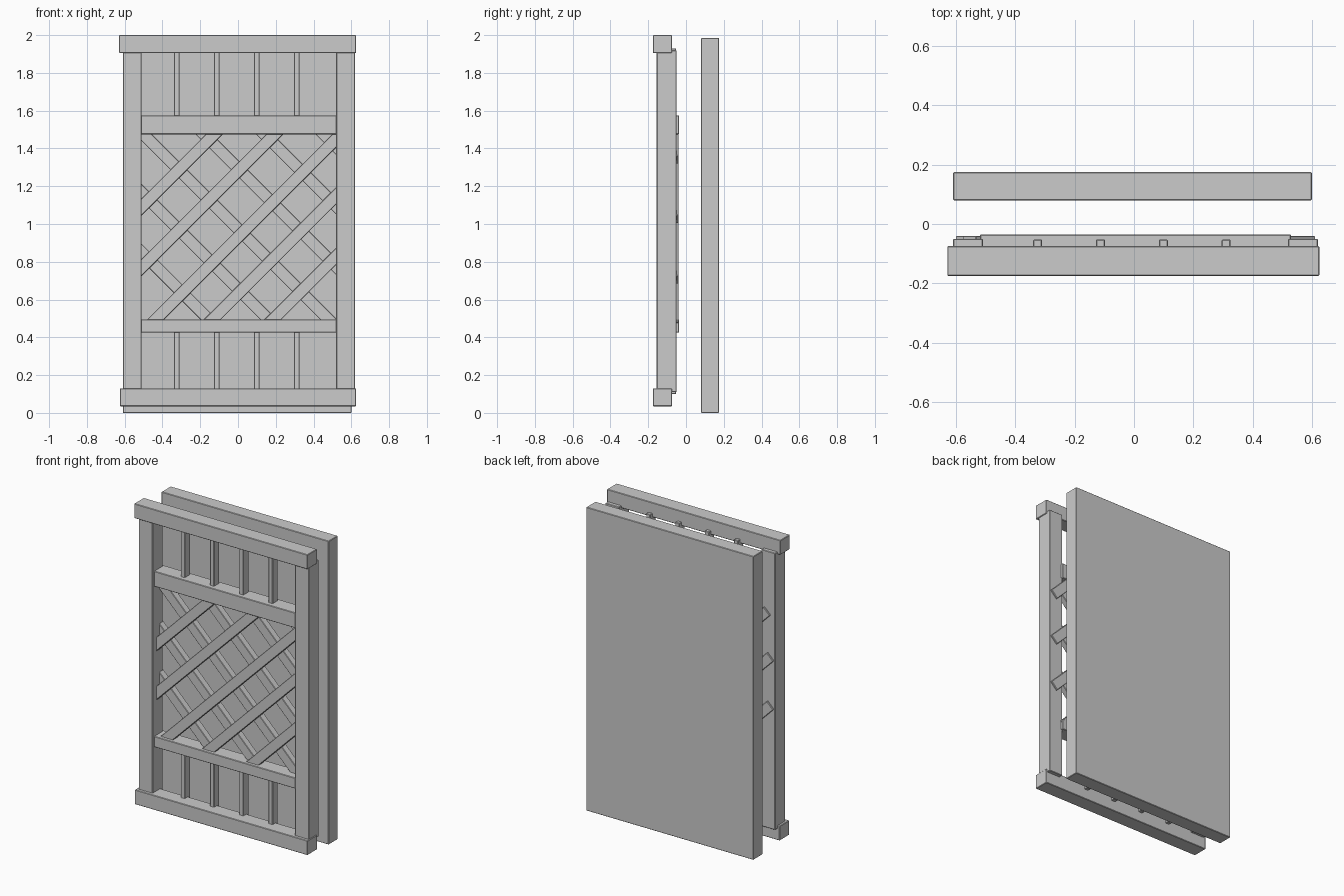
import bpy
import math

if "Cube" in bpy.data.objects:
    bpy.data.objects.remove(bpy.data.objects["Cube"], do_unlink=True)

GREY = (0.6, 0.6, 0.6, 1.0)
mat = bpy.data.materials.new("plain grey")
mat.use_nodes = True
mat.diffuse_color = GREY
mat.node_tree.nodes["Principled BSDF"].inputs["Base Color"].default_value = GREY


def board(name, size, centre, tilt=0.0):
    """Box with slightly eased edges, tilted in the plane of the screen."""
    bpy.ops.mesh.primitive_cube_add(size=1, location=centre)
    ob = bpy.context.object
    ob.name = name
    ob.scale = size
    bpy.ops.object.transform_apply(location=False, rotation=False, scale=True)
    ob.rotation_euler = (0, -tilt, 0)
    ob.data.materials.append(mat)
    bevel = ob.modifiers.new("eased_edges", 'BEVEL')
    bevel.width = 0.003
    return ob


def span(name, x, y, z):
    """Board given by its low and high limits on each axis."""
    lims = (x, y, z)
    return board(name, [b - a for a, b in lims], [(a + b) / 2 for a, b in lims])


# Solid back panel
span("back_panel", (-0.61, 0.60), (0.08, 0.175), (0, 1.985))

# Outer frame
span("top_rail", (-0.63, 0.625), (-0.175, -0.075), (1.905, 2.0))
span("bottom_rail", (-0.625, 0.625), (-0.175, -0.075), (0.035, 0.13))
span("right_stile", (-0.61, -0.51), (-0.155, -0.05), (0.11, 1.92))
span("left_stile", (0.52, 0.62), (-0.155, -0.05), (0.11, 1.92))

# Rails above and below the lattice
span("upper_mid_rail", (-0.52, 0.53), (-0.137, -0.036), (1.475, 1.575))
span("lower_mid_rail", (-0.52, 0.53), (-0.137, -0.036), (0.425, 0.495))

# Short balusters over and under the lattice
for i in range(4):
    x = -0.325 + i * 0.212
    span(f"upper_baluster_{i + 1}", (x - 0.015, x + 0.015), (-0.108, -0.052), (1.54, 1.93))
    span(f"lower_baluster_{i + 1}", (x - 0.015, x + 0.015), (-0.108, -0.052), (0.10, 0.45))


def lattice(name, direction, offsets, y, xlim):
    """Diagonal slats along z = offset + direction * x, kept inside the opening."""
    for i, c in enumerate(offsets):
        crossings = sorted(direction * (z - c) for z in (0.46, 1.53))
        x0, x1 = max(xlim[0], crossings[0]), min(xlim[1], crossings[1])
        xm = (x0 + x1) / 2
        board(f"{name}_{i + 1}", ((x1 - x0) * math.sqrt(2), y[1] - y[0], 0.064),
              (xm, sum(y) / 2, c + direction * xm), direction * math.pi / 4)


lattice("front_slat", 1, (1.60, 1.28, 0.93, 0.63, 0.31), (-0.115, -0.075), (-0.54, 0.58))
lattice("rear_slat", -1, (0.34, 0.657, 0.974, 1.295, 1.615, 1.93), (-0.085, -0.04), (-0.58, 0.59))
